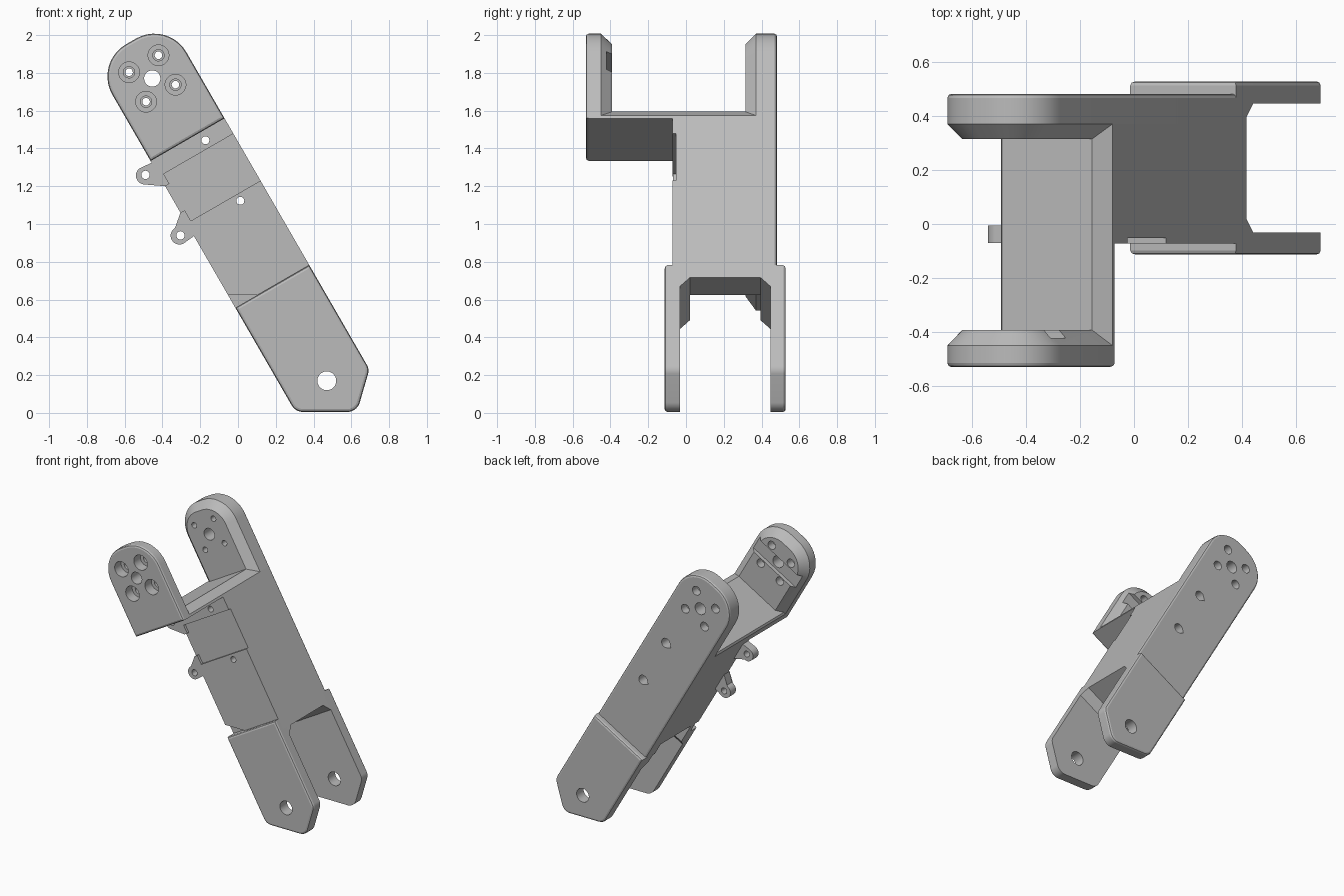
import bpy, bmesh
from math import pi, sin, cos, radians
from mathutils import Vector

if "Cube" in bpy.data.objects:
    bpy.data.objects.remove(bpy.data.objects["Cube"])

mat = bpy.data.materials.new("grey")
mat.use_nodes = True
GREY = (0.5, 0.5, 0.5, 1)
mat.diffuse_color = GREY
mat.node_tree.nodes["Principled BSDF"].inputs["Base Color"].default_value = GREY

# Limb frame: u across, v along the limb, tilted about the lower pin
TILT = radians(30)
W = 0.226          # half width
PIN = 1.848        # distance between the pins


def place(u, y, v):
    return (0.47 + u * cos(TILT) - v * sin(TILT), y,
            0.17 + u * sin(TILT) + v * cos(TILT))


def outline(corners, inset=0, steps=10):
    """Inset a counter-clockwise polygon of (u, v, radius) and round its corners."""
    pts = [Vector(c[:2]) for c in corners]
    out = []
    for i, c in enumerate(corners):
        p = pts[i]
        a = (p - pts[i - 1]).normalized()
        b = (pts[(i + 1) % len(pts)] - p).normalized()
        na, nb = Vector((-a.y, a.x)), Vector((-b.y, b.x))
        miter = (na + nb) / (1 + na.dot(nb))
        q = p + miter * inset
        r = c[2] if len(c) > 2 else 0
        if not r:
            out.append(q)
            continue
        r = max(r - inset, 0.004)
        centre = q + miter * r
        turn = na.angle_signed(nb)
        for k in range(steps + 1):
            t = -turn * k / steps
            n = Vector((na.x * cos(t) - na.y * sin(t), na.x * sin(t) + na.y * cos(t)))
            out.append(centre - n * r)
    return out


def loft(name, corners, sections):
    """Stack outlines along y; sections are (y, inset)."""
    bm = bmesh.new()
    rings = [[bm.verts.new(place(p.x, y, p.y)) for p in outline(corners, d)]
             for y, d in sections]
    for lo, hi in zip(rings, rings[1:]):
        for i in range(len(lo)):
            bm.faces.new((lo[i - 1], lo[i], hi[i], hi[i - 1]))
    bm.faces.new(rings[0])
    bm.faces.new(rings[-1])
    bmesh.ops.recalc_face_normals(bm, faces=bm.faces)
    mesh = bpy.data.meshes.new(name)
    bm.to_mesh(mesh)
    bm.free()
    mesh.materials.append(mat)
    ob = bpy.data.objects.new(name, mesh)
    bpy.context.collection.objects.link(ob)
    return ob


def rect(u0, u1, v0, v1):
    return [(u0, v0), (u1, v0), (u1, v1), (u0, v1)]


def hole(u, v, r, y0, y1):
    ring = [(u + r * cos(k * pi / 14), v + r * sin(k * pi / 14)) for k in range(28)]
    return loft("cutter", ring, [(y0, 0), (y1, 0)])


def cut(ob, cutters):
    bpy.context.view_layer.objects.active = ob
    for c in cutters:
        c.hide_render = True
        m = ob.modifiers.new("cut", "BOOLEAN")
        m.operation, m.solver, m.object = "DIFFERENCE", "EXACT", c
    bpy.context.view_layer.update()
    new = bpy.data.meshes.new_from_object(
        ob.evaluated_get(bpy.context.evaluated_depsgraph_get()))
    ob.modifiers.clear()
    ob.data = new
    for c in cutters:
        bpy.data.objects.remove(c)


def rim(y_out, side):
    """Small rounded rim at the outer face, side pointing inwards."""
    return [(y_out, 0.015), (y_out + side * 0.0045, 0.0045), (y_out + side * 0.015, 0)]


def ear_shape(bottom):
    top = PIN + 0.226
    return [(-W, bottom), (W, bottom), (W, top, 0.195), (-W, top, 0.195)]


BOLTS = [(su * 0.09, PIN + sv * 0.09) for su in (-1, 1) for sv in (-1, 1)]
SCREWS = [(0.08, 1.424), (0.08, 1.054)]

# Back plate with the back upper ear, chamfered on its inner rim
back = loft("back_plate", ear_shape(0.56), rim(0.482, -1) + [(0.37, 0), (0.315, 0.055)])
cutters = [hole(0, PIN, 0.043, 0.2, 0.6)]
for u, v in BOLTS:
    cutters += [hole(u, v, 0.02, 0.2, 0.6), hole(u, v, 0.032, 0.42, 0.6)]


def nut_pocket(u, v):
    arc = [(u + 0.034 * cos(t), v + 0.034 * sin(t))
           for t in (radians(-135 + 15 * k) for k in range(19))]
    return loft("cutter", arc + [(u - 0.048, v)], [(0.38, 0), (0.6, 0)])


for u, v in SCREWS:
    cutters += [hole(u, v, 0.021, 0.2, 0.6), nut_pocket(u, v)]
cut(back, cutters)

# Front upper ear with counterbores and an inner groove
front = loft("front_ear", ear_shape(1.474), rim(-0.53, 1) + [(-0.45, 0), (-0.393, 0.055)])
cutters = [hole(0, PIN, 0.043, -0.6, -0.3),
           loft("cutter", rect(-0.3, 0.3, 1.79, 1.9), [(-0.422, 0), (-0.3, 0)])]
for u, v in BOLTS:
    cutters += [hole(u, v, 0.03, -0.6, -0.3), hole(u, v, 0.055, -0.6, -0.455)]
cut(front, cutters)

# Saddle floor that carries the front ear
SADDLE_TOP = [(W, 1.491), (W - 0.055, 1.546), (0.012 - W, 1.546), (-W, 1.534)]
loft("saddle_floor", [(-W, 1.474), (W, 1.474)] + SADDLE_TOP, [(-0.512, 0), (-0.06, 0)])

# Core block with a shallow front recess
core = loft("core_block", [(-W, 0.656), (0.044, 0.5), (W, 0.5)] + SADDLE_TOP,
            [(-0.072, 0), (0.466, 0)])
cutters = [loft("cutter", rect(-0.4, 0.4, 1.093, 1.38), [(-0.2, 0), (-0.052, 0)])]
for u, v in SCREWS:
    cutters += [hole(u, v, 0.021, -0.2, 0.6), nut_pocket(u, v)]
cut(core, cutters)

# Side tabs, the lower one mirrored along the limb
TAB = [(-0.2, 1.463), (-0.226, 1.463), (-0.338, 1.474, 0.046), (-0.338, 1.376, 0.046),
       (-0.28, 1.376, 0.03), (-0.226, 1.32), (-0.2, 1.32)]
for name, flip in (("upper_tab", False), ("lower_tab", True)):
    shape = [(c[0], 2.478 - c[1]) + c[2:] for c in TAB][::-1] if flip else TAB
    tab = loft(name, shape, [(-0.07, 0), (-0.006, 0)])
    cut(tab, [hole(-0.286, 1.054 if flip else 1.424, 0.022, -0.2, 0.1)])

# Lower fork legs and the chamfered gussets at their roots
LEG = [(-W, -0.06, 0.07), (0.056, -0.223, 0.07), (W, -0.06, 0.06), (W, 0.577), (-W, 0.577)]
for name, outer, inner, side in (("front_leg", -0.113, -0.032, 1), ("back_leg", 0.528, 0.447, -1)):
    leg = loft(name, LEG, rim(outer, side) + [(inner, 0)])
    cut(leg, [hole(0, 0, 0.05, -0.3, 0.7)])
    loft(name + "_gusset", rect(-W, W, 0.447, 0.7),
         [(inner - side * 0.002, 0), (inner, 0)])
    # slope from the leg face up to the ceiling of the gap
    bm = bmesh.new()
    prof = [(inner, 0.447), (inner + side * 0.052, 0.5), (inner + side * 0.052, 0.7), (inner, 0.7)]
    ends = [[bm.verts.new(place(u, y, v)) for y, v in prof] for u in (-W, W)]
    for i in range(4):
        bm.faces.new((ends[0][i - 1], ends[0][i], ends[1][i], ends[1][i - 1]))
    for ring in ends:
        bm.faces.new(ring)
    bmesh.ops.recalc_face_normals(bm, faces=bm.faces)
    bm.to_mesh(bpy.data.objects[name + "_gusset"].data)
    bm.free()

# Smooth the rounded parts, keep the edges sharp
for ob in bpy.context.scene.objects:
    ob.select_set(ob.type == "MESH")
bpy.context.view_layer.objects.active = core
bpy.ops.object.shade_smooth_by_angle(angle=radians(20))
